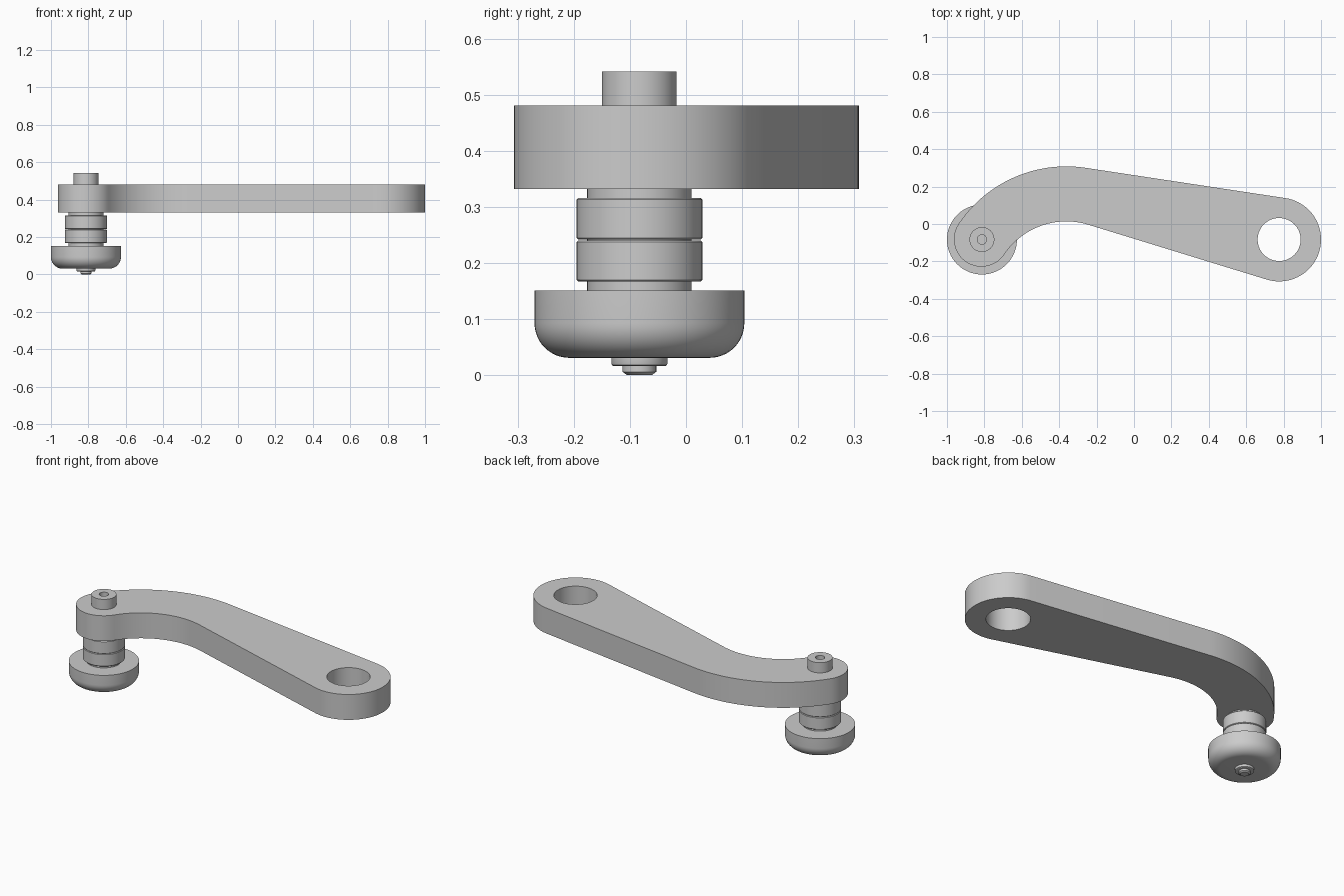
import bpy, bmesh, math
from mathutils import Vector

cube = bpy.data.objects.get("Cube")
if cube:
    bpy.data.objects.remove(cube, do_unlink=True)

grey = bpy.data.materials.new("plain grey")
grey.use_nodes = True
COLOUR = (0.6, 0.6, 0.6, 1)
grey.diffuse_color = COLOUR
grey.node_tree.nodes["Principled BSDF"].inputs["Base Color"].default_value = COLOUR

PIVOT = Vector((-0.813, -0.083))   # axis of the handle
HUB = Vector((0.776, -0.083))      # axis of the large hole
HUB_R, HOLE_R, HALF_W = 0.224, 0.115, 0.147


def finish(bm, name, angle=30):
    bmesh.ops.recalc_face_normals(bm, faces=bm.faces)
    mesh = bpy.data.meshes.new(name)
    bm.to_mesh(mesh)
    bm.free()
    obj = bpy.data.objects.new(name, mesh)
    bpy.context.collection.objects.link(obj)
    mesh.materials.append(grey)
    bpy.ops.object.select_all(action='DESELECT')
    obj.select_set(True)
    bpy.context.view_layer.objects.active = obj
    bpy.ops.object.shade_smooth_by_angle(angle=math.radians(angle))
    return obj


def lathe(name, profile, steps=64):
    """Spin a closed (radius, z) profile around the handle axis."""
    bm = bmesh.new()
    verts = [bm.verts.new((PIVOT.x + r, PIVOT.y, z)) for r, z in profile]
    edges = [bm.edges.new(pair) for pair in zip(verts, verts[1:])]
    bmesh.ops.spin(bm, geom=verts + edges, cent=(PIVOT.x, PIVOT.y, 0),
                   axis=(0, 0, 1), angle=math.tau, steps=steps)
    bmesh.ops.remove_doubles(bm, verts=bm.verts, dist=1e-5)
    return finish(bm, name)


def arc(centre, radius, start, end, steps):
    return [centre + radius * Vector((math.cos(a), math.sin(a)))
            for a in (start + (end - start) * i / steps for i in range(steps + 1))]


# Arm outline: a bend of constant width, then straight tangents to the hub
BEND_R = 0.546
bend = Vector((-0.362, -0.385))
to_hub, to_pivot = HUB - bend, PIVOT - bend
heading = math.atan2(to_hub.y, to_hub.x)
tip = math.atan2(to_pivot.y, to_pivot.x)
outer, inner = BEND_R + HALF_W, BEND_R - HALF_W
top_a = heading + math.acos((outer - HUB_R) / to_hub.length)
low_a = heading + math.acos((inner + HUB_R) / to_hub.length)
PIVOT_END = bend + to_pivot.normalized() * BEND_R
outline = (arc(HUB, HUB_R, low_a - math.pi, top_a, 40)
           + arc(bend, outer, top_a, tip, 28)
           + arc(PIVOT_END, HALF_W, tip, tip + math.pi, 32)[1:]
           + arc(bend, inner, tip, low_a, 28)[1:])
hole = arc(HUB, HOLE_R, 0, math.tau, 64)[:-1]

ARM_LOW, ARM_TOP = 0.332, 0.481
bm = bmesh.new()
for loop in (outline, hole):
    vs = [bm.verts.new((p.x, p.y, ARM_LOW)) for p in loop]
    for i, v in enumerate(vs):
        bm.edges.new((v, vs[(i + 1) % len(vs)]))
bmesh.ops.triangle_fill(bm, edges=bm.edges[:], use_beauty=True, normal=(0, 0, 1))
raised = bmesh.ops.extrude_face_region(bm, geom=bm.faces[:], use_keep_orig=True)["geom"]
bmesh.ops.translate(bm, vec=(0, 0, ARM_TOP - ARM_LOW),
                    verts=[g for g in raised if isinstance(g, bmesh.types.BMVert)])
finish(bm, "arm")

# Pin standing above the arm, with a small socket in its top
lathe("top_pin", [(0, 0.47), (0.0665, 0.47), (0.0665, 0.541), (0.025, 0.541),
                  (0.025, 0.505), (0, 0.505)])

# Shaft between arm and knob
lathe("shaft", [(0, 0.14), (0.093, 0.14), (0.093, 0.336), (0, 0.336)])

# Two collars on the shaft
C = 0.003
for name, low, high in (("lower_collar", 0.167, 0.2405), ("upper_collar", 0.2415, 0.316)):
    lathe(name, [(0, low), (0.112 - C, low), (0.112, low + C),
                 (0.112, high - C), (0.112 - C, high), (0, high)])

# Knob with a rounded lower edge
FILLET = 0.062
edge = [(0.187 - FILLET + FILLET * math.sin(a), 0.031 + FILLET - FILLET * math.cos(a))
        for a in (math.pi / 2 * i / 12 for i in range(13))]
lathe("knob", [(0, 0.031)] + edge + [(0.187, 0.151), (0, 0.151)])

# Washer and bolt end below the knob
lathe("washer", [(0, 0.016), (0.046, 0.016), (0.049, 0.018), (0.05, 0.021),
                 (0.05, 0.034), (0, 0.034)])
lathe("bolt_end", [(0, 0), (0.022, 0), (0.03, 0.006), (0.03, 0.018), (0, 0.018)])
